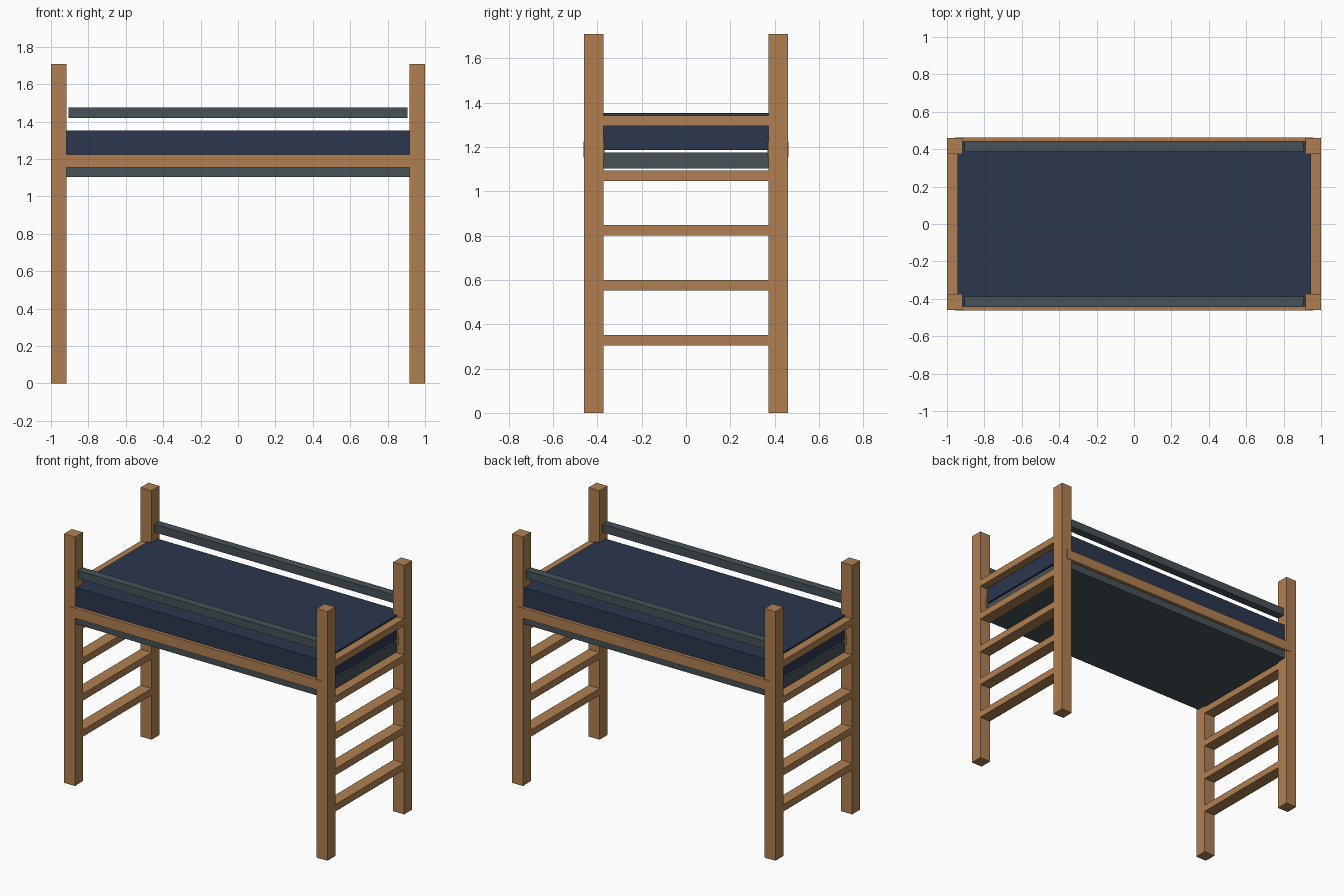
import bpy

if "Cube" in bpy.data.objects:
    bpy.data.objects.remove(bpy.data.objects["Cube"])


def material(name, rgb):
    m = bpy.data.materials.new(name)
    m.diffuse_color = (*rgb, 1.0)
    m.use_nodes = True
    m.node_tree.nodes["Principled BSDF"].inputs["Base Color"].default_value = m.diffuse_color
    return m


wood = material("wood", (0.434, 0.216, 0.084))
navy = material("navy_fabric", (0.024, 0.038, 0.074))
slate = material("slate_paint", (0.061, 0.084, 0.098))


def box(name, x, y, z, mat):
    """Box from (min, max) pairs on each axis."""
    centre = [(a + b) / 2 for a, b in (x, y, z)]
    bpy.ops.mesh.primitive_cube_add(size=1, location=centre)
    ob = bpy.context.object
    ob.name = name
    ob.scale = [b - a for a, b in (x, y, z)]
    bpy.ops.object.transform_apply(location=False, rotation=False, scale=True)
    ob.data.materials.append(mat)
    return ob


def side(s, a, b):
    """Range a..b placed on the positive or negative side of an axis."""
    return tuple(sorted((s * a, s * b)))


ends = ((-1, "left"), (1, "right"))
sides = ((-1, "front"), (1, "back"))

for sx, end in ends:
    # Corner posts
    for sy, face in sides:
        box(f"{face}_{end}_post", side(sx, 0.917, 1.0), side(sy, 0.373, 0.459),
            (0, 1.708), wood)
    # Ladder rungs at both ends
    for i in range(5):
        z = 0.328 + i * 0.2475
        box(f"{end}_rung_{i + 1}", side(sx, 0.917, 1.0), (-0.375, 0.375),
            (z - 0.0235, z + 0.0235), wood)

for sy, face in sides:
    # Bed frame side rails
    box(f"{face}_side_rail", (-0.957, 0.957), side(sy, 0.367, 0.463),
        (1.153, 1.223), wood)
    # Safety rails above the mattress
    box(f"{face}_guard_rail", (-0.906, 0.906), side(sy, 0.388, 0.443),
        (1.42, 1.475), slate)

# Bed base and mattress
box("bed_base", (-0.945, 0.945), (-0.44, 0.44), (1.102, 1.175), slate)
box("mattress", (-0.945, 0.945), (-0.44, 0.44), (1.185, 1.353), navy)
